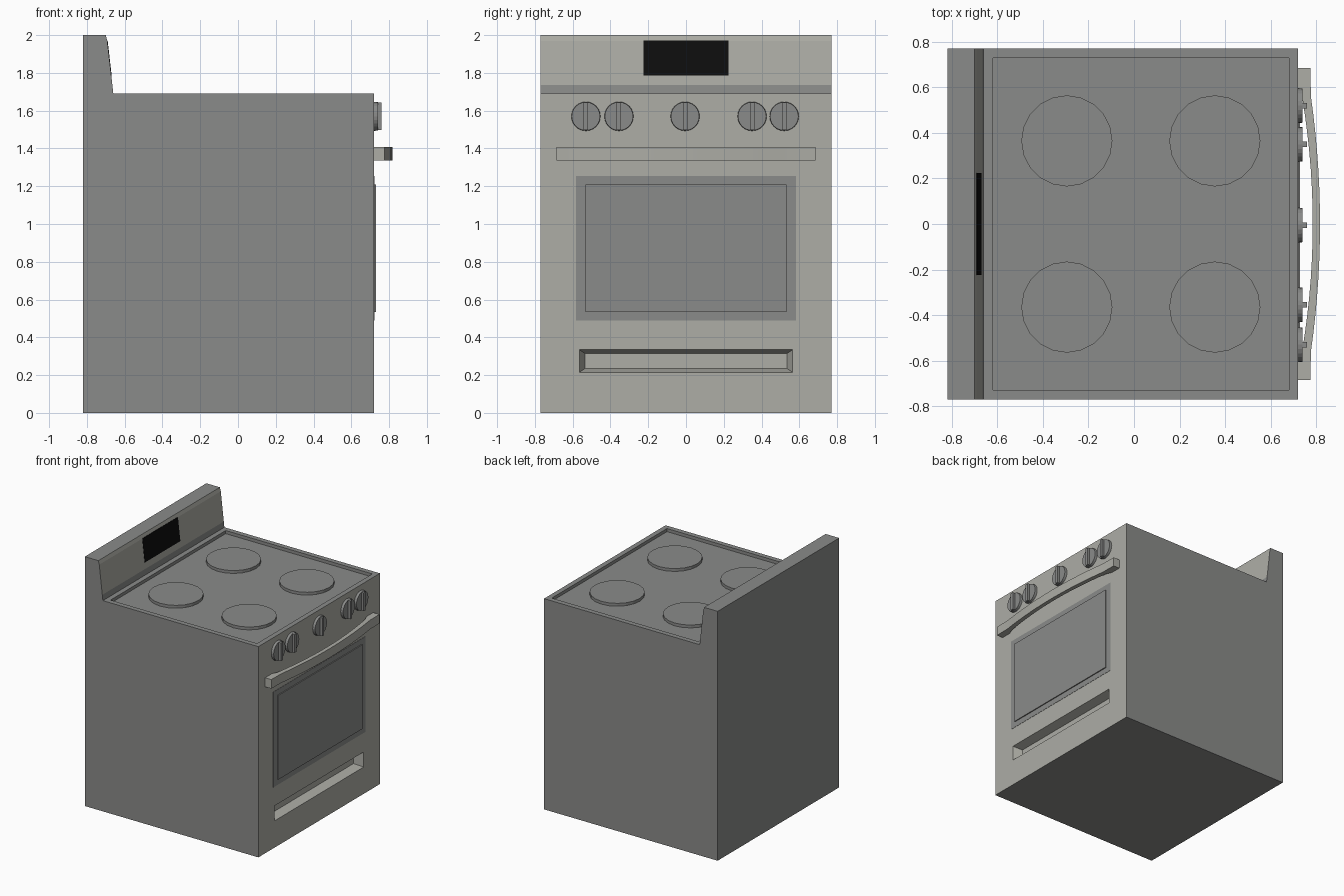
import bpy
import bmesh
from math import pi
from mathutils import Matrix, Vector

default = bpy.data.objects.get("Cube")
if default:
    bpy.data.objects.remove(default, do_unlink=True)


def material(name, colour):
    m = bpy.data.materials.new(name)
    m.use_nodes = True
    rgba = (*colour, 1)
    m.diffuse_color = rgba
    m.node_tree.nodes["Principled BSDF"].inputs["Base Color"].default_value = rgba
    return m


GREY = material("enamel grey", (0.254, 0.258, 0.252))
BEIGE = material("warm steel", (0.418, 0.418, 0.38))
BLACK = material("display black", (0.004, 0.004, 0.004))


def finish(name, bm, *mats):
    bmesh.ops.recalc_face_normals(bm, faces=bm.faces)
    mesh = bpy.data.meshes.new(name)
    bm.to_mesh(mesh)
    bm.free()
    for m in mats:
        mesh.materials.append(m)
    obj = bpy.data.objects.new(name, mesh)
    bpy.context.collection.objects.link(obj)
    return obj


def extrude(bm, points, direction):
    """Close a planar outline and extrude it into a solid."""
    face = bm.faces.new([bm.verts.new(p) for p in points])
    out = bmesh.ops.extrude_face_region(bm, geom=[face], use_keep_orig=True)
    moved = [g for g in out["geom"] if isinstance(g, bmesh.types.BMVert)]
    bmesh.ops.translate(bm, verts=moved, vec=Vector(direction))


def box(name, lo, hi, mat):
    bm = bmesh.new()
    lo, hi = Vector(lo), Vector(hi)
    size = Matrix.Diagonal((*(hi - lo), 1))
    bmesh.ops.create_cube(bm, size=1, matrix=Matrix.Translation((lo + hi) / 2) @ size)
    return finish(name, bm, mat)


def cut(target, cutter):
    cutter.hide_render = True
    mod = target.modifiers.new("cut", "BOOLEAN")
    mod.operation = "DIFFERENCE"
    mod.solver = "EXACT"
    mod.material_mode = "TRANSFER"
    mod.object = cutter
    bpy.context.view_layer.objects.active = target
    bpy.ops.object.modifier_apply(modifier=mod.name)
    bpy.data.objects.remove(cutter, do_unlink=True)


FRONT, TOP, HALF = 0.72, 1.69, 0.77

# Body with sloped control panel at the back
bm = bmesh.new()
profile = [(-0.82, 0), (FRONT, 0), (FRONT, TOP), (-0.66, TOP), (-0.665, 1.735),
           (-0.692, 1.97), (-0.7, 2), (-0.82, 2)]
extrude(bm, [(x, -HALF, z) for x, z in profile], (0, 2 * HALF, 0))
bmesh.ops.recalc_face_normals(bm, faces=bm.faces)
for f in bm.faces:
    c = f.calc_center_median()
    if f.normal.x > 0.7 and (c.x > 0.7 or c.z > 1.74):
        f.material_index = 1
body = finish("range_body", bm, GREY, BEIGE)

# Shallow cooktop tray
cut(body, box("tray_cutter", (-0.62, -0.73, TOP - 0.025), (0.68, 0.73, 1.8), GREY))

# Drawer grip with tapered walls
bm = bmesh.new()
rings = []
for x, y, z0, z1 in [(FRONT, 0.565, 0.215, 0.335), (FRONT - 0.07, 0.535, 0.235, 0.315)]:
    rings.append([bm.verts.new((x, a, b)) for a, b in
                  [(-y, z0), (y, z0), (y, z1), (-y, z1)]])
for ring in rings:
    bm.faces.new(ring)
for i in range(4):
    j = (i + 1) % 4
    bm.faces.new((rings[0][i], rings[0][j], rings[1][j], rings[1][i]))
cut(body, finish("grip_cutter", bm, BEIGE))

# Oven window: flush surround and raised pane
box("window_surround", (FRONT - 0.01, -0.582, 0.49), (FRONT + 0.002, 0.582, 1.255), GREY)
box("window_pane", (FRONT - 0.01, -0.533, 0.535), (FRONT + 0.01, 0.533, 1.21), GREY)

# Display plate laid on the sloped panel
bm = bmesh.new()
slope = (-0.692 + 0.665) / (1.97 - 1.735)
x0, x1 = [-0.665 + slope * (z - 1.735) + 0.002 for z in (1.785, 1.972)]
extrude(bm, [(x0, -0.225, 1.785), (x0, 0.225, 1.785), (x1, 0.225, 1.972), (x1, -0.225, 1.972)],
        (-0.006, 0, 0))
finish("display", bm, BLACK)

# Burners
for x in (-0.295, 0.355):
    for y in (-0.365, 0.365):
        bm = bmesh.new()
        bmesh.ops.create_cone(bm, cap_ends=True, segments=20, radius1=0.2, radius2=0.2,
                              depth=0.025, matrix=Matrix.Translation((x, y, TOP - 0.0145)))
        finish("burner", bm, GREY)

# Knobs: round base with an upright grip
for y in (-0.53, -0.355, -0.005, 0.35, 0.52):
    bm = bmesh.new()
    place = Matrix.Translation((FRONT + 0.01, y, 1.57)) @ Matrix.Rotation(pi / 2, 4, "Y")
    bmesh.ops.create_cone(bm, cap_ends=True, segments=24, radius1=0.077, radius2=0.075,
                          depth=0.02, matrix=place)
    finish("knob_base", bm, GREY)
    box("knob_grip", (FRONT + 0.015, y - 0.012, 1.497), (FRONT + 0.04, y + 0.012, 1.643), GREY)

# Bowed door handle
STEPS, END, INNER = 14, 0.56, 0.6
span = [-1 + 2 * i / STEPS for i in range(STEPS + 1)]
outer = [(0.777 + 0.04 * (1 - t * t), END * t) for t in span]
inner = [(FRONT + 0.018 + 0.047 * (1 - t * t), END * t) for t in reversed(span)]
outline = ([(FRONT, -INNER), (FRONT, -0.685), (0.775, -0.685)] + outer
           + [(0.775, 0.685), (FRONT, 0.685), (FRONT, INNER)] + inner)
bm = bmesh.new()
extrude(bm, [(x, y, 1.335) for x, y in outline], (0, 0, 0.073))
handle = finish("door_handle", bm, BEIGE)
bpy.ops.object.select_all(action="DESELECT")
handle.select_set(True)
bpy.context.view_layer.objects.active = handle
bpy.ops.object.shade_smooth_by_angle(angle=pi / 6)
